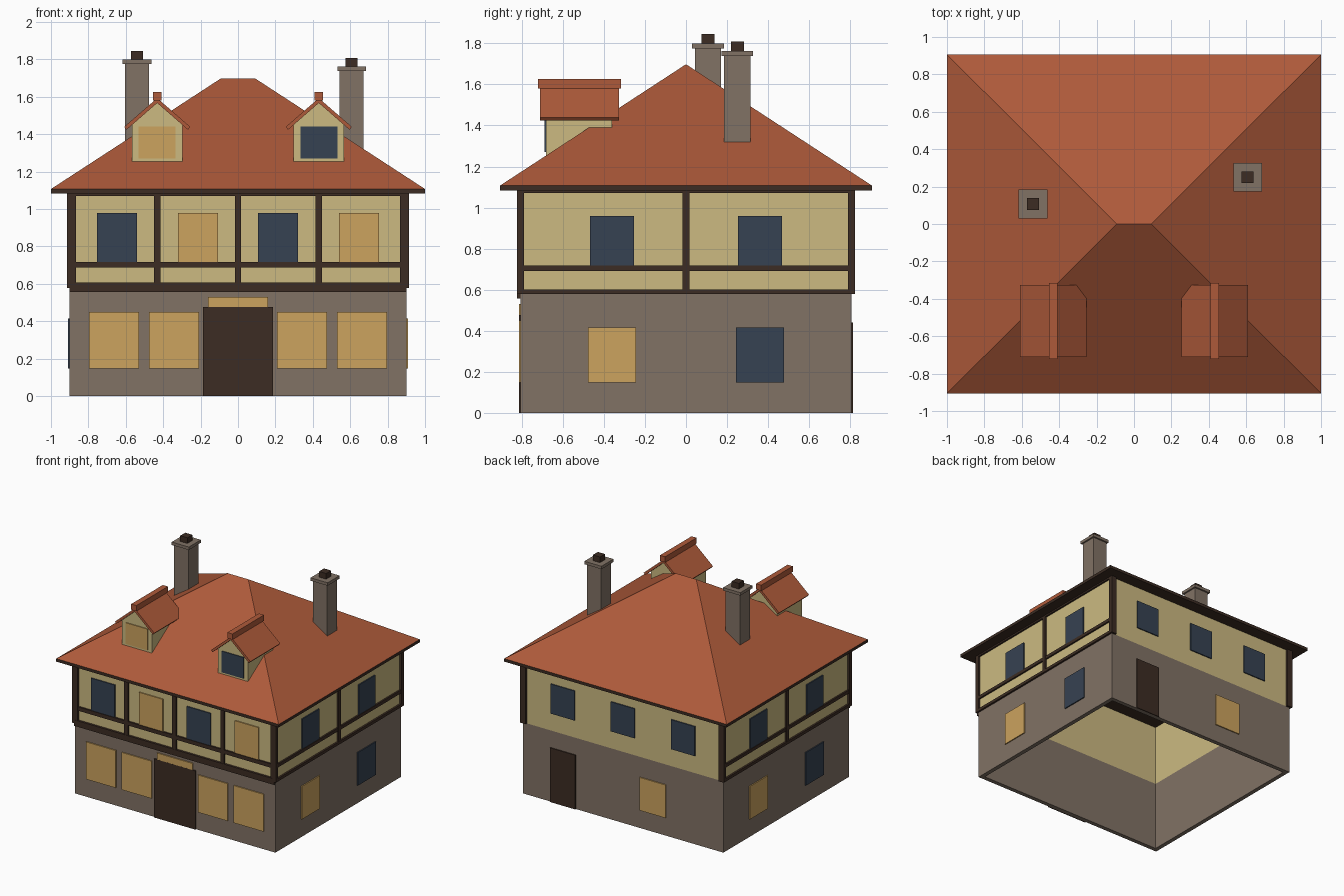
import bpy, bmesh

if "Cube" in bpy.data.objects:
    bpy.data.objects.remove(bpy.data.objects["Cube"])


def material(name, r, g, b):
    m = bpy.data.materials.new(name)
    lin = [((c / 255 + 0.055) / 1.055) ** 2.4 for c in (r, g, b)]
    m.diffuse_color = (*lin, 1)
    m.use_nodes = True
    m.node_tree.nodes["Principled BSDF"].inputs["Base Color"].default_value = m.diffuse_color
    return m


PLASTER = material("cream_plaster", 204, 186, 129)
STONE = material("grey_stone", 129, 114, 101)
TIMBER = material("dark_timber", 60, 44, 35)
GOLD = material("lit_window", 204, 163, 94)
BLUE = material("dark_window", 54, 66, 82)
TILE = material("red_tile", 174, 90, 58)


def finish(bm, name, mat):
    bmesh.ops.recalc_face_normals(bm, faces=bm.faces)
    mesh = bpy.data.meshes.new(name)
    bm.to_mesh(mesh)
    bm.free()
    mesh.materials.append(mat)
    ob = bpy.data.objects.new(name, mesh)
    bpy.context.collection.objects.link(ob)
    return ob


def box(name, mat, x0, x1, y0, y1, z0, z1):
    bm = bmesh.new()
    bmesh.ops.create_cube(bm, size=1)
    for v in bm.verts:
        v.co.x = x1 if v.co.x > 0 else x0
        v.co.y = y1 if v.co.y > 0 else y0
        v.co.z = z1 if v.co.z > 0 else z0
    return finish(bm, name, mat)


def prism(name, mat, profile, cx, y0, y1):
    """Extrude an (x, z) outline along y."""
    bm = bmesh.new()
    f = bm.faces.new([bm.verts.new((cx + x, y0, z)) for x, z in profile])
    ext = bmesh.ops.extrude_face_region(bm, geom=[f])["geom"]
    for v in ext:
        if isinstance(v, bmesh.types.BMVert):
            v.co.y = y1
    return finish(bm, name, mat)


W, D, T, P = 0.90, 0.805, 0.035, 0.009   # half width, half depth, wall, plate


def walls(name, mat, z0, z1):
    """Four-sided wall ring, open above and below."""
    bm = bmesh.new()
    rings = []
    for a, b, z in ((W, D, z0), (W, D, z1), (W - T, D - T, z1), (W - T, D - T, z0)):
        rings.append([bm.verts.new((sx * a, sy * b, z))
                      for sx, sy in ((-1, -1), (1, -1), (1, 1), (-1, 1))])
    for k in range(4):
        r, s = rings[k], rings[(k + 1) % 4]
        for i in range(4):
            j = (i + 1) % 4
            bm.faces.new((r[i], r[j], s[j], s[i]))
    return finish(bm, name, mat)


def face_plate(name, mat, side, c, w, z0, z1, t=P):
    """Thin plate centred at c along a front, back, left or right wall."""
    a, b = c - w / 2, c + w / 2
    if side == "front":
        box(name, mat, a, b, -D - t, -D + 0.0005, z0, z1)
    elif side == "back":
        box(name, mat, a, b, D - 0.0005, D + t, z0, z1)
    elif side == "left":
        box(name, mat, -W - t, -W + 0.0005, a, b, z0, z1)
    else:
        box(name, mat, W - 0.0005, W + t, a, b, z0, z1)


# Storeys
walls("ground_floor_walls", STONE, 0, 0.578)
walls("upper_floor_walls", PLASTER, 0.578, 1.085)

# Timber frame: corner posts, rails and posts
for sx in (-1, 1):
    for sy in (-1, 1):
        xs = sorted((sx * 0.866, sx * 0.915))
        ys = sorted((sy * 0.79, sy * 0.822))
        box("corner_post", TIMBER, *xs, *ys, 0.578, 1.085)
face_plate("front_sill_beam", TIMBER, "front", 0, 1.8, 0.557, 0.606, 0.018)
face_plate("front_rail", TIMBER, "front", 0, 1.8, 0.687, 0.718, 0.014)
face_plate("front_top_beam", TIMBER, "front", 0, 1.8, 1.07, 1.085, 0.015)
for x in (-0.432, 0, 0.432):
    face_plate("front_post", TIMBER, "front", x, 0.033, 0.6, 1.085, 0.016)
for s in ("left", "right"):
    face_plate("side_sill_beam", TIMBER, s, 0, 1.6, 0.578, 0.602, 0.015)
    face_plate("side_rail", TIMBER, s, 0, 1.6, 0.69, 0.717, 0.013)
    face_plate("side_top_beam", TIMBER, s, 0, 1.6, 1.07, 1.085, 0.014)
    face_plate("side_post", TIMBER, s, 0, 0.034, 0.6, 1.085, 0.014)

# Front openings
for x, m in ((-0.647, BLUE), (-0.214, GOLD), (0.214, BLUE), (0.647, GOLD)):
    face_plate("front_upper_window", m, "front", x, 0.214, 0.716, 0.98)
for x in (-0.664, -0.342, 0.342, 0.664):
    face_plate("shop_window", GOLD, "front", x, 0.267, 0.147, 0.45)
face_plate("front_door", TIMBER, "front", 0, 0.374, 0, 0.477, 0.0095)
face_plate("door_transom", GOLD, "front", 0, 0.32, 0.477, 0.53)

# Side openings
for s, d in (("right", 1), ("left", -1)):
    for y in (-0.36, 0.36):
        face_plate("side_upper_window", BLUE, s, y, 0.214, 0.715, 0.96)
    face_plate("side_lit_window", GOLD, s, -0.36 * d, 0.234, 0.147, 0.415)
    face_plate("side_dark_window", BLUE, s, 0.36 * d, 0.234, 0.147, 0.415)

# Back openings
for x in (-0.54, 0, 0.54):
    face_plate("back_upper_window", BLUE, "back", x, 0.214, 0.72, 0.96)
face_plate("back_door", TIMBER, "back", 0.54, 0.225, 0, 0.44)
face_plate("back_window", GOLD, "back", -0.267, 0.234, 0.147, 0.415)

# Eaves board and hipped roof
box("eaves_board", TIMBER, -1, 1, -0.906, 0.906, 1.083, 1.107)
bm = bmesh.new()
base = [bm.verts.new((x, y, 1.107)) for x, y in
        ((-1, -0.906), (1, -0.906), (1, 0.906), (-1, 0.906))]
l, r = bm.verts.new((-0.092, 0, 1.698)), bm.verts.new((0.092, 0, 1.698))
for f in ((base[0], base[1], r, l), (base[1], base[2], r),
          (base[2], base[3], l, r), (base[3], base[0], l)):
    bm.faces.new(f)
finish(bm, "hipped_roof", TILE)

# Dormers
for cx, m in ((-0.432, GOLD), (0.432, BLUE)):
    prism("dormer_walls", PLASTER, ((-0.135, 1.16), (0.135, 1.16), (0.135, 1.452),
          (0, 1.569), (-0.135, 1.452)), cx, -0.681, -0.36)
    box("dormer_window", m, cx - 0.099, cx + 0.099, -0.688, -0.68, 1.27, 1.442)
    prism("dormer_roof", TILE, ((0, 1.593), (0.177, 1.439), (0.164, 1.424),
          (0, 1.567), (-0.164, 1.424), (-0.177, 1.439)), cx, -0.711, -0.326)
    box("dormer_ridge_cap", TILE, cx - 0.023, cx + 0.023, -0.721, -0.316, 1.58, 1.626)


# Chimneys
def block(name, mat, x, y, h, z0, z1):
    box(name, mat, x - h, x + h, y - h, y + h, z0, z1)


for x, y, top in ((-0.54, 0.107, 1.776), (0.608, 0.25, 1.738)):
    block("chimney_stack", STONE, x, y, 0.064, 1.15, top)
    block("chimney_cap", STONE, x, y, 0.077, top, top + 0.024)
    block("chimney_pot", TIMBER, x, y, 0.032, top + 0.024, top + 0.07)
